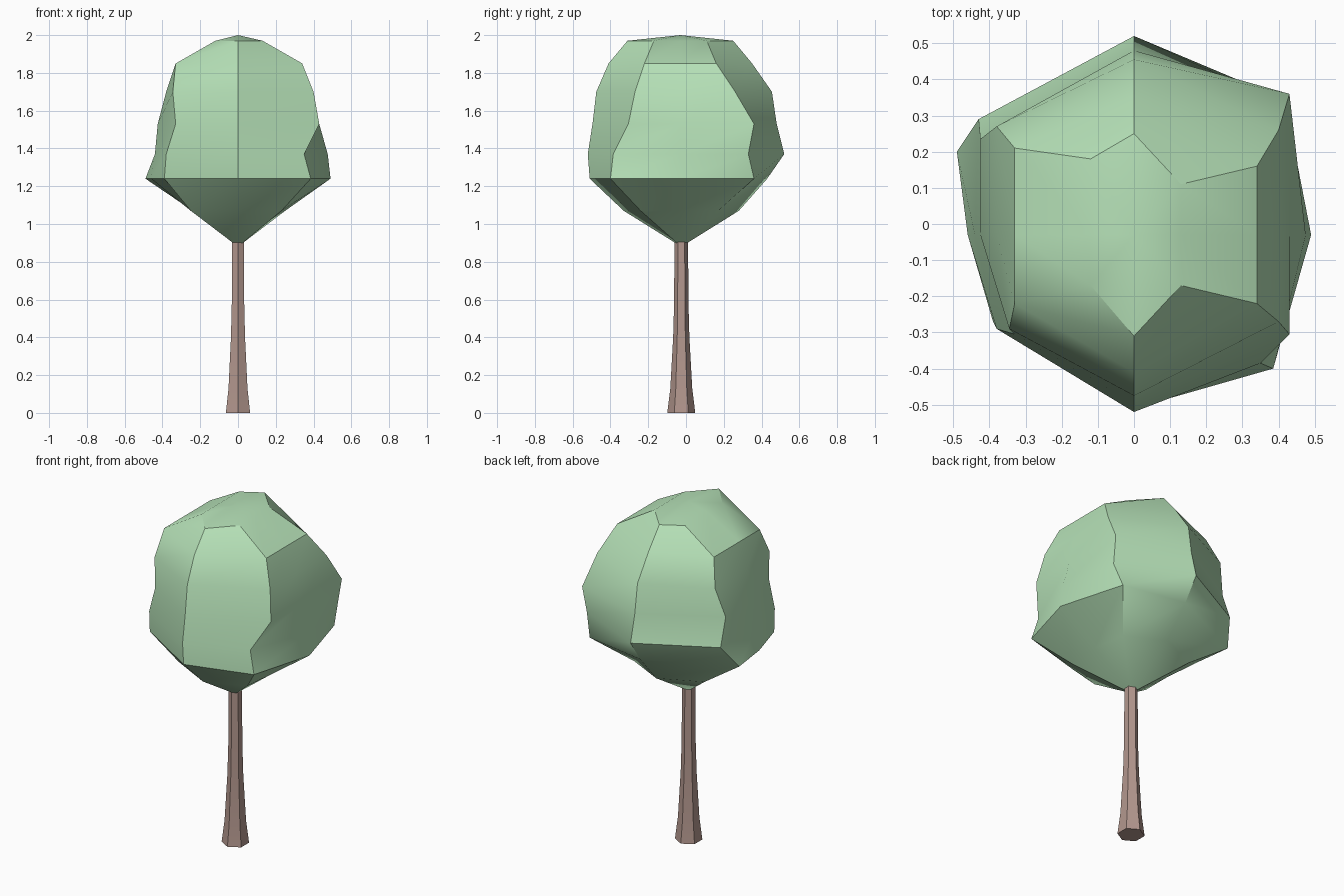
import bpy, math

if "Cube" in bpy.data.objects:
    bpy.data.objects.remove(bpy.data.objects["Cube"])

CY = -0.025  # trunk axis in y


def make(name, verts, faces, color, angle):
    me = bpy.data.meshes.new(name)
    me.from_pydata(verts, [], faces)
    me.update()
    ob = bpy.data.objects.new(name, me)
    bpy.context.collection.objects.link(ob)
    mat = bpy.data.materials.new(name + "_color")
    mat.diffuse_color = (*color, 1)
    mat.use_nodes = True
    mat.node_tree.nodes["Principled BSDF"].inputs["Base Color"].default_value = mat.diffuse_color
    me.materials.append(mat)
    bpy.ops.object.select_all(action='DESELECT')
    ob.select_set(True)
    bpy.context.view_layer.objects.active = ob
    bpy.ops.object.shade_smooth_by_angle(angle=math.radians(angle))
    return ob


def skin(rings):
    """Quads between rings listed bottom to top, counter-clockwise."""
    n = len(rings[0])
    return [(i * n + j, i * n + (j + 1) % n, (i + 1) * n + (j + 1) % n, (i + 1) * n + j)
            for i in range(len(rings) - 1) for j in range(n)]


# trunk: tapered hexagon with points towards front and back
trunk = []
for z, r in [(0, .074), (.13, .058), (.4, .043), (.58, .038), (.92, .036)]:
    trunk.append([(r * math.cos(math.radians(30 + 60 * k)),
                   CY + r * math.sin(math.radians(30 + 60 * k)), z) for k in range(6)])
nv = 6 * len(trunk)
make("trunk", [v for ring in trunk for v in ring],
     skin(trunk) + [tuple(range(5, -1, -1)), tuple(range(nv - 6, nv))],
     (.45, .31, .27), 30)

# crown: eight irregular columns, each listed bottom to top
levels = [1.07, 1.24, 1.37, 1.53, 1.70, 1.85, 1.97]
right = [(x, -.03) for x in (.25, .49, .475, .43, .40, .34, .13)]
left = [(x, -.03) for x in (-.25, -.46, -.44, -.425, -.38, -.33, -.12)]
back = [(0, y) for y in (.28, .43, .52, .48, .455, .35, .25)]
front = [(0, y) for y in (-.33, -.51, -.52, -.495, -.475, -.41, -.31)]
back_right = [(.22, .17), (.38, .36), (.42, .33), (.43, .36), (.40, .26), (.34, .16), (.13, .11)]
front_right = [(.23, -.24), (.385, -.40), (.35, -.385), (.43, -.305), (.40, -.27), (.34, -.22), (.13, -.17)]
back_left = [(-.24, .17), (-.49, .20), (-.43, .29), (-.425, .235), (-.38, .27), (-.33, .21), (-.12, .18)]
front_left = [(-.25, -.20), (-.39, -.27), (-.38, -.29), (-.33, -.305), (-.345, -.29), (-.33, -.22), (-.12, -.17)]
columns = [right, back_right, back, back_left, left, front_left, front, front_right]

crown = [[(c[i][0], c[i][1], z) for c in columns] for i, z in enumerate(levels)]
verts = [v for ring in crown for v in ring]
faces = skin(crown)
n = len(verts)
verts += [(0, CY, .88), (0, -.03, 2.0)]
for j in range(8):
    k = (j + 1) % 8
    faces += [(k, j, n), (n - 8 + j, n - 8 + k, n + 1)]
make("crown", verts, faces, (.47, .76, .48), 35)
